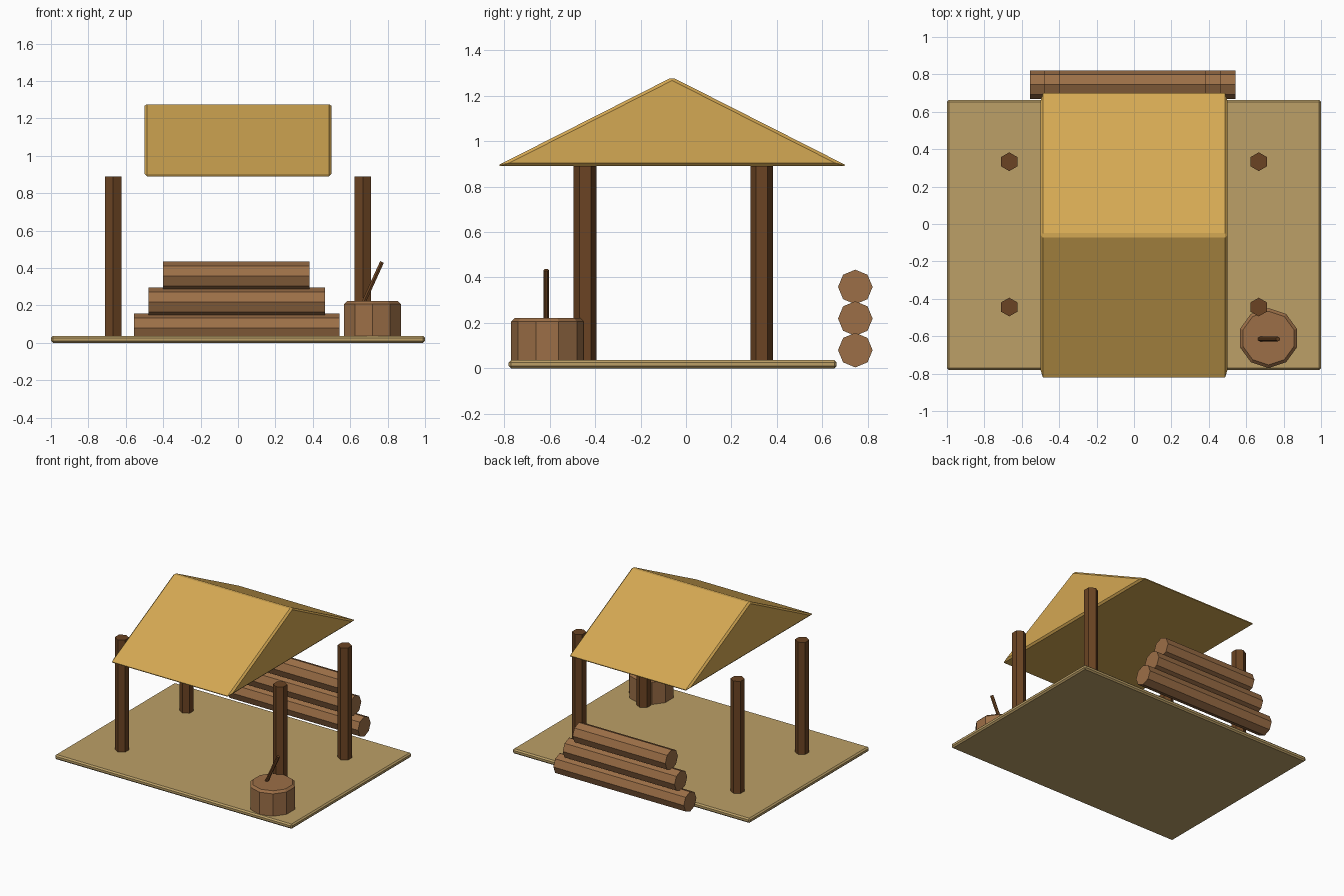
import bpy, bmesh, math
from mathutils import Vector

if "Cube" in bpy.data.objects:
    bpy.data.objects.remove(bpy.data.objects["Cube"])


def material(name, rgb):
    lin = [((c / 255 + 0.055) / 1.055) ** 2.4 for c in rgb]
    m = bpy.data.materials.new(name)
    m.diffuse_color = (*lin, 1)
    m.use_nodes = True
    m.node_tree.nodes["Principled BSDF"].inputs["Base Color"].default_value = m.diffuse_color
    return m


THATCH = material("straw yellow", (212, 168, 83))
SAND = material("dry sand", (188, 160, 103))
DARK = material("dark wood", (107, 68, 35))
WOOD = material("log brown", (156, 111, 71))


def finish(name, bm, mat, bevel=0):
    bmesh.ops.recalc_face_normals(bm, faces=bm.faces)
    me = bpy.data.meshes.new(name)
    bm.to_mesh(me)
    bm.free()
    me.materials.append(mat)
    ob = bpy.data.objects.new(name, me)
    bpy.context.collection.objects.link(ob)
    if bevel:
        mod = ob.modifiers.new("edge_bevel", "BEVEL")
        mod.width = bevel
        mod.segments = 1
        mod.limit_method = "ANGLE"
        # only the rims are bevelled, not the facets of round parts
        mod.angle_limit = math.radians(50)
    return ob


def extrude(name, ring, offset, mat, bevel=0):
    """Closed prism: a ring of points swept along an offset."""
    bm = bmesh.new()
    face = bm.faces.new([bm.verts.new(p) for p in ring])
    res = bmesh.ops.extrude_face_region(bm, geom=[face], use_keep_orig=True)
    top = [g for g in res["geom"] if isinstance(g, bmesh.types.BMVert)]
    bmesh.ops.translate(bm, verts=top, vec=offset)
    return finish(name, bm, mat, bevel)


def rod(name, start, end, radius, sides, first, mat, bevel=0):
    """Faceted cylinder whose first corner points toward 'first'."""
    start, end = Vector(start), Vector(end)
    axis = (end - start).normalized()
    u = Vector(first)
    u = (u - axis * u.dot(axis)).normalized()
    v = axis.cross(u)
    ring = []
    for i in range(sides):
        a = 2 * math.pi * i / sides
        ring.append(start + radius * (u * math.cos(a) + v * math.sin(a)))
    return extrude(name, ring, end - start, mat, bevel)


# Ground slab
extrude("ground_slab", [(-1, -0.78, 0), (1, -0.78, 0), (1, 0.663, 0), (-1, 0.663, 0)],
        (0, 0, 0.036), SAND, 0.01)

# Solid gable roof with trimmed edges
extrude("roof", [(-0.5, -0.833, 0.89), (-0.5, 0.711, 0.89), (-0.5, -0.061, 1.281)],
        (1, 0, 0), THATCH, 0.013)

# Four hexagonal posts
for side, x in (("left", -0.667), ("right", 0.667)):
    for end, y in (("front", -0.444), ("back", 0.333)):
        rod(f"post_{end}_{side}", (x, y, 0.001), (x, y, 0.89), 0.05, 6, (0, 1, 0), DARK)

# Stack of three logs, each shorter than the one below
for i, (x0, x1) in enumerate(((-0.556, 0.543), (-0.478, 0.464), (-0.4, 0.381))):
    z = 0.08 + 0.139 * i
    rod(f"log_{i + 1}", (x0, 0.745, z), (x1, 0.745, z), 0.076, 8, (0, 0, 1), WOOD)

# Chopping stump and the tool handle stuck in it
rod("chopping_stump", (0.719, -0.61, 0.001), (0.719, -0.61, 0.222), 0.16, 10, (0, 1, 0), WOOD, 0.016)
rod("tool_handle", (0.655, -0.615, 0.18), (0.77, -0.615, 0.432), 0.0125, 6, (0, 1, 0), DARK)
